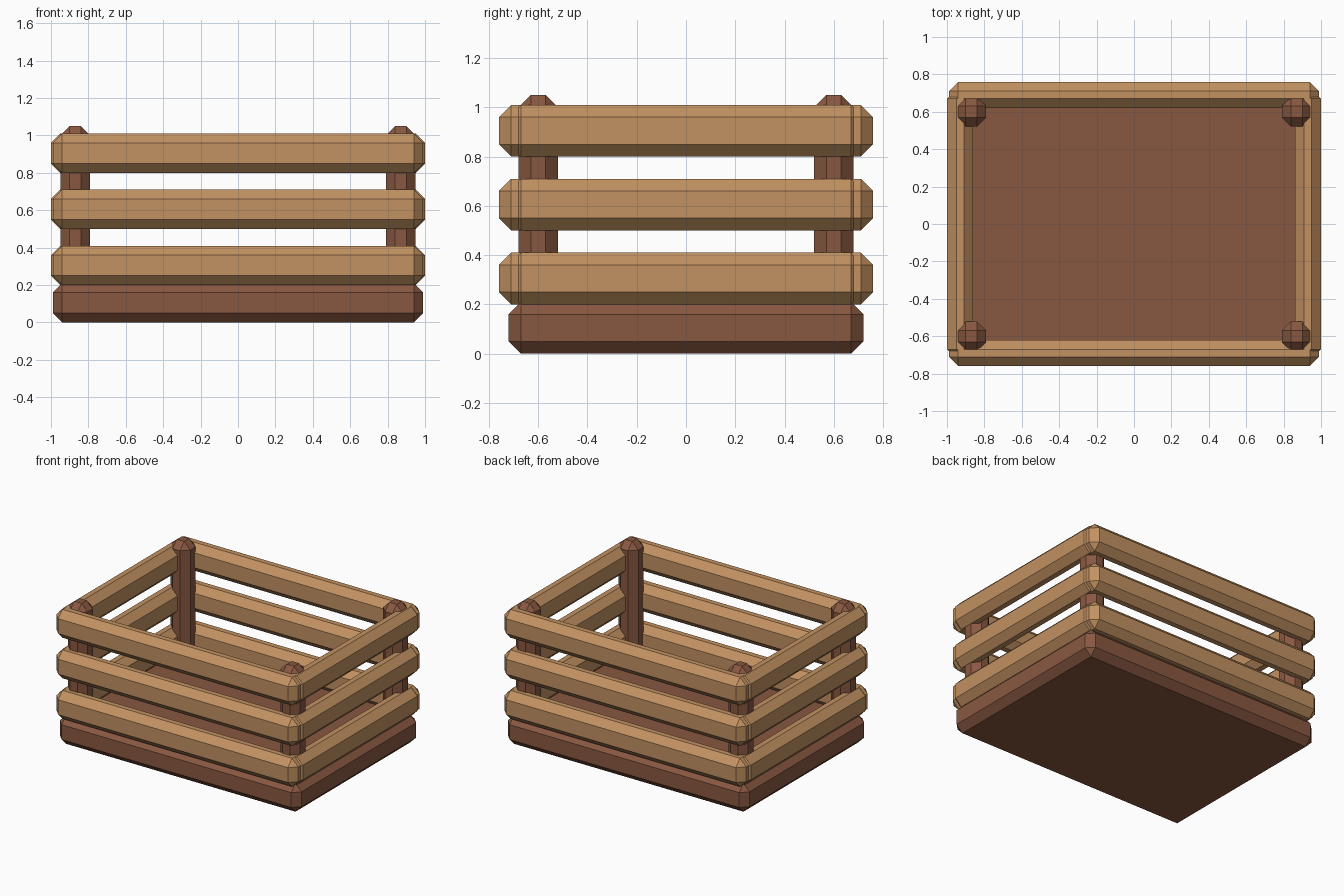
import bpy
import bmesh
from mathutils import Matrix, Vector

if "Cube" in bpy.data.objects:
    bpy.data.objects.remove(bpy.data.objects["Cube"])


def material(name, color):
    m = bpy.data.materials.new(name)
    m.diffuse_color = (*color, 1)
    m.use_nodes = True
    m.node_tree.nodes["Principled BSDF"].inputs["Base Color"].default_value = m.diffuse_color
    return m


PALE = material("pale_wood", (0.54, 0.285, 0.12))
DARK = material("dark_wood", (0.25, 0.097, 0.053))


def beam(name, center, size, mat, chamfer=0.05):
    """Box with a single flat chamfer on every edge."""
    bm = bmesh.new()
    bmesh.ops.create_cube(bm, size=1, matrix=Matrix.Diagonal((*size, 1)))
    bmesh.ops.bevel(bm, geom=bm.edges[:], offset=chamfer, offset_type='OFFSET',
                    segments=1, profile=0.5, affect='EDGES')
    mesh = bpy.data.meshes.new(name)
    bm.to_mesh(mesh)
    bm.free()
    mesh.materials.append(mat)
    ob = bpy.data.objects.new(name, mesh)
    ob.location = Vector(center)
    bpy.context.collection.objects.link(ob)
    return ob


# Floor slab
beam("base", (0, 0, 0.105), (1.98, 1.44, 0.21), DARK)

# Corner posts
for x, side in ((-0.87, "left"), (0.87, "right")):
    for y, end in ((-0.6, "front"), (0.6, "back")):
        beam(f"{end}_{side}_post", (x, y, 0.6), (0.16, 0.16, 0.9), DARK)

# Three rows of slats around the crate
for row, z in enumerate((0.305, 0.605, 0.905), 1):
    for s, end, side in ((-1, "front", "left"), (1, "back", "right")):
        beam(f"{end}_slat_{row}", (0, s * 0.69, z), (1.98, 0.14, 0.21), PALE)
        beam(f"{side}_slat_{row}", (s * 0.93, 0, z), (0.14, 1.44, 0.21), PALE)
